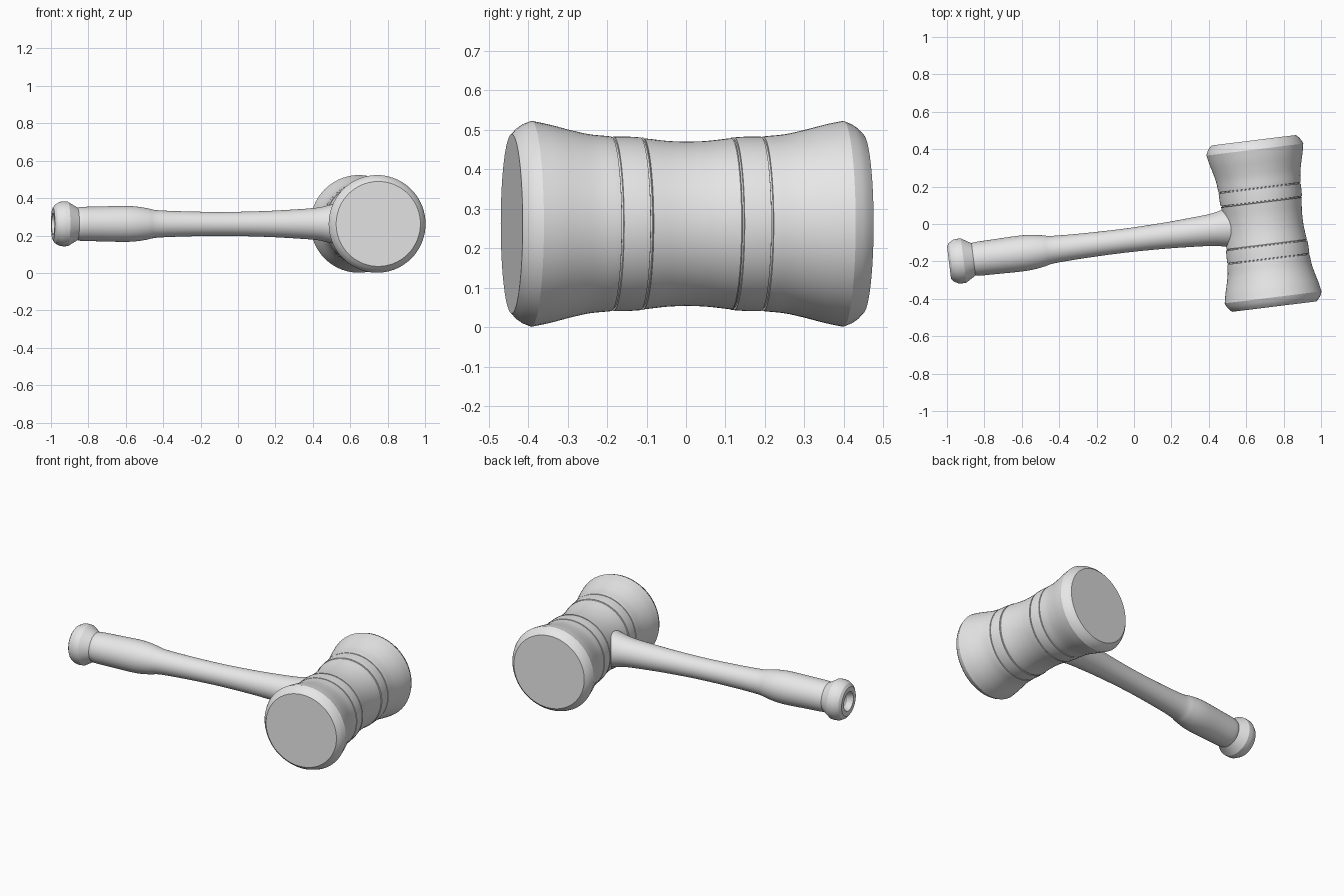
import bpy, bmesh, math
from mathutils import Matrix, Vector

cube = bpy.data.objects.get("Cube")
if cube:
    bpy.data.objects.remove(cube, do_unlink=True)

CENTRE = Vector((0.695, 0.003, 0.262))
TILT = math.radians(7.05)
SIDES = 72

grey = bpy.data.materials.new("plain grey")
grey.use_nodes = True
grey.diffuse_color = (0.8, 0.8, 0.8, 1)
grey.node_tree.nodes["Principled BSDF"].inputs["Base Color"].default_value = (0.8, 0.8, 0.8, 1)


def smooth_profile(points, steps=4):
    """Catmull-Rom curve through (distance, radius) points."""
    p = [Vector(q) for q in points]
    p = [2 * p[0] - p[1]] + p + [2 * p[-1] - p[-2]]
    out = []
    for a, b, c, d in zip(p, p[1:], p[2:], p[3:]):
        for k in range(steps):
            t = k / steps
            out.append(0.5 * (2 * b + (c - a) * t + (2 * a - 5 * b + 4 * c - d) * t**2
                              + (3 * b - a - 3 * c + d) * t**3))
    return [tuple(v) for v in out + [p[-2]]]


def lathe(name, profile, turn):
    """Revolve (distance, radius) points around local z, then turn and place."""
    bm = bmesh.new()
    rings = []
    for dist, rad in profile:
        rings.append([bm.verts.new((rad * math.cos(a), rad * math.sin(a), dist))
                      for a in (math.tau * i / SIDES for i in range(SIDES))])
    for low, high in zip(rings, rings[1:]):
        for i in range(SIDES):
            j = (i + 1) % SIDES
            bm.faces.new((low[i], low[j], high[j], high[i]))
    bm.faces.new(rings[0])
    bm.faces.new(rings[-1])
    bmesh.ops.recalc_face_normals(bm, faces=bm.faces)
    mesh = bpy.data.meshes.new(name)
    bm.to_mesh(mesh)
    bm.free()
    mesh.materials.append(grey)
    obj = bpy.data.objects.new(name, mesh)
    bpy.context.collection.objects.link(obj)
    obj.matrix_world = Matrix.Translation(CENTRE) @ Matrix.Rotation(TILT, 4, "Z") @ turn
    bpy.ops.object.select_all(action="DESELECT")
    obj.select_set(True)
    bpy.context.view_layer.objects.active = obj
    bpy.ops.object.shade_smooth_by_angle(angle=math.radians(25))
    return obj


def groove(dist, rad):
    """Narrow turned line cut into the head."""
    return [(dist - 0.003, rad), (dist - 0.002, rad - 0.006),
            (dist + 0.002, rad - 0.006), (dist + 0.003, rad)]


# Mallet head: waist, grooved band, flared end and chamfered rim, mirrored
half = smooth_profile([(0, 0.208), (0.05, 0.210), (0.112, 0.217)])
half += groove(0.117, 0.219)
half += [(0.15, 0.221)]
half += groove(0.191, 0.221)
half += smooth_profile([(0.2, 0.222), (0.25, 0.227), (0.30, 0.238), (0.35, 0.251), (0.398, 0.261)])
half += [(0.418, 0.253), (0.434, 0.242), (0.448, 0.227)]
head = [(-d, r) for d, r in reversed(half[1:])] + half
lathe("mallet_head", head, Matrix.Rotation(math.pi / 2, 4, "X"))

# Handle: flared neck, slim shaft, swelling grip, end knob with a recess
shaft = smooth_profile([(0.05, 0.13), (0.16, 0.112), (0.22, 0.098), (0.28, 0.086), (0.40, 0.077),
                        (0.55, 0.069), (0.75, 0.064), (0.95, 0.066), (1.13, 0.073),
                        (1.19, 0.084), (1.25, 0.093), (1.32, 0.096), (1.45, 0.093),
                        (1.54, 0.091), (1.565, 0.087)])
knob = [(1.618, 0.119), (1.640, 0.120), (1.660, 0.118), (1.685, 0.104), (1.697, 0.087)]
recess = [(1.697, 0.058), (1.685, 0.054), (1.665, 0.043), (1.655, 0.025)]
lathe("handle", shaft + knob + recess, Matrix.Rotation(-math.pi / 2, 4, "Y"))
